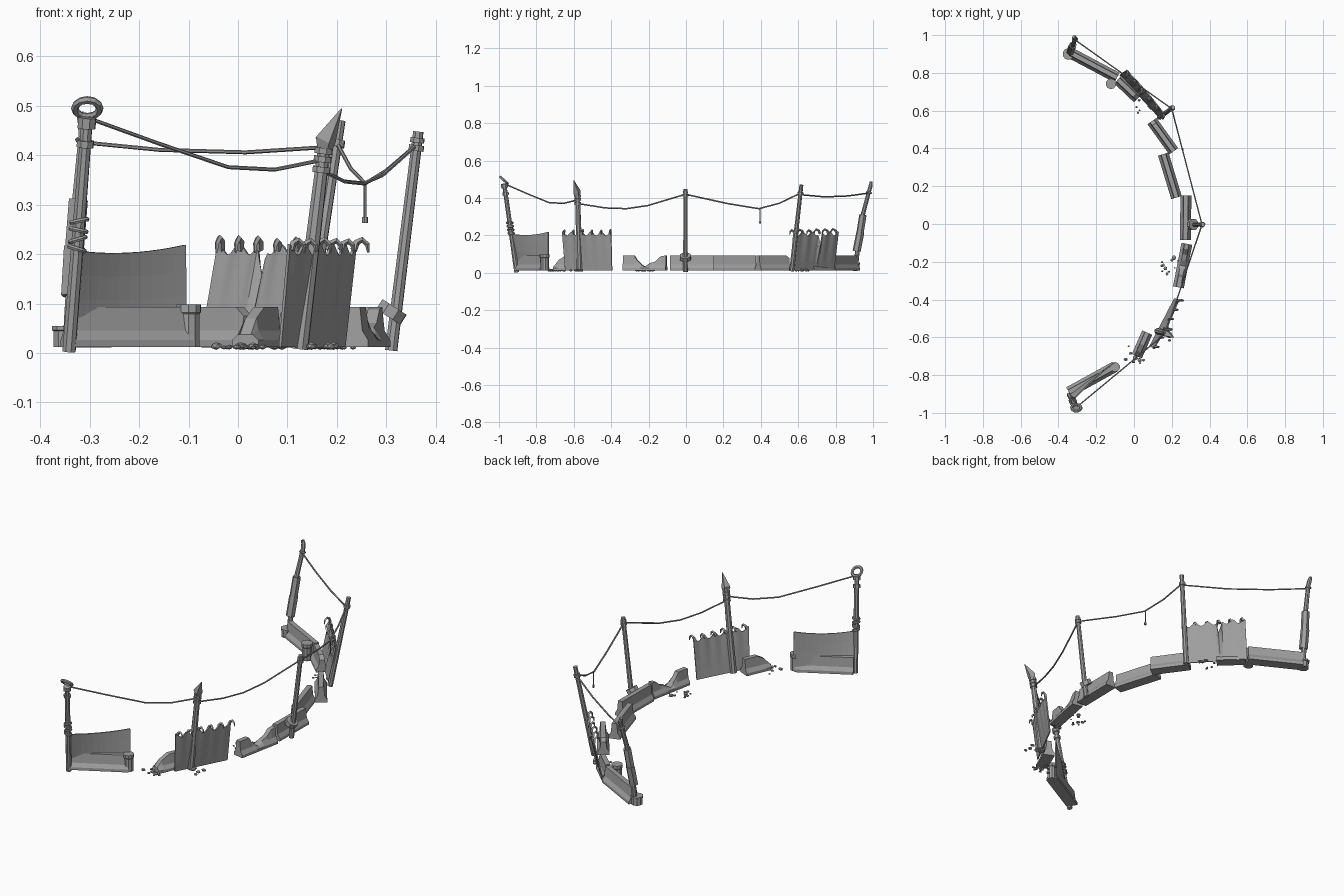
import bpy, bmesh, math, random
from mathutils import Vector

if "Cube" in bpy.data.objects:
    bpy.data.objects.remove(bpy.data.objects["Cube"])
random.seed(4)

# Single weathered grey
grey = bpy.data.materials.new("weathered_grey")
grey.use_nodes = True
grey.diffuse_color = (0.35, 0.35, 0.35, 1)
grey.node_tree.nodes["Principled BSDF"].inputs["Base Color"].default_value = grey.diffuse_color


def add_mesh(name, bm):
    bmesh.ops.recalc_face_normals(bm, faces=bm.faces)
    mesh = bpy.data.meshes.new(name)
    bm.to_mesh(mesh)
    bm.free()
    mesh.materials.append(grey)
    obj = bpy.data.objects.new(name, mesh)
    bpy.context.collection.objects.link(obj)
    return obj


def tube(name, pts, radii, sides=8):
    """Faceted tube through points, one radius per point."""
    pts = [Vector(p) for p in pts]
    if not isinstance(radii, (list, tuple)):
        radii = [radii] * len(pts)
    bm = bmesh.new()
    rings = []
    side = Vector((1, 0.3, 0)) if abs((pts[-1] - pts[0]).normalized().z) > 0.8 else Vector((0, 0, 1))
    for i, p in enumerate(pts):
        d = (pts[min(i + 1, len(pts) - 1)] - pts[max(i - 1, 0)]).normalized()
        u = (side - d * side.dot(d)).normalized()
        v = d.cross(u)
        ang = [2 * math.pi * k / sides for k in range(sides)]
        rings.append([bm.verts.new(p + (u * math.cos(a) + v * math.sin(a)) * radii[i]) for a in ang])
    for r, s in zip(rings, rings[1:]):
        for k in range(sides):
            j = (k + 1) % sides
            bm.faces.new((r[k], r[j], s[j], s[k]))
    bm.faces.new(rings[0])
    bm.faces.new(rings[-1])
    return add_mesh(name, bm)


def ring(name, centre, normal, major, minor):
    bpy.ops.mesh.primitive_torus_add(major_segments=12, minor_segments=6, major_radius=major,
                                     minor_radius=minor, location=centre,
                                     rotation=Vector(normal).to_track_quat('Z', 'Y').to_euler())
    obj = bpy.context.object
    obj.name = name
    obj.data.materials.append(grey)


def collar(name, base, top, t, length, radius):
    """Short sleeve around a straight post at fraction t."""
    a, b = Vector(base), Vector(top)
    d = (b - a).normalized()
    c = a.lerp(b, t)
    tube(name, [c - d * length / 2, c + d * length / 2], radius)


# Concrete road barriers: flared profile lofted along a line, broken by clamped heights
HALF = [(0.029, 0.012), (0.029, 0.026), (0.017, 0.045), (0.012, 0.093)]
PROFILE = HALF + [(-x, z) for x, z in reversed(HALF)]


def barrier(name, a, b, steps=((0, 1), (1, 1))):
    a, b = Vector((*a, 0)), Vector((*b, 0))
    n = Vector((0, 0, 1)).cross(b - a).normalized()
    bm = bmesh.new()
    rows = []
    for t, h in steps:
        p = a.lerp(b, t)
        rows.append([bm.verts.new(p + n * x + Vector((0, 0, min(z, h * 0.093)))) for x, z in PROFILE])
    for r, s in zip(rows, rows[1:]):
        for k in range(len(r)):
            j = (k + 1) % len(r)
            bm.faces.new((r[k], r[j], s[j], s[k]))
    bm.faces.new(rows[0])
    bm.faces.new(rows[-1])
    add_mesh(name, bm)


barrier("barrier_back_end", (-0.335, 0.905), (-0.09, 0.775))
barrier("barrier_back_short", (-0.085, 0.765), (0.02, 0.665), [(0, 1), (0.85, 1), (1, 0.8)])
barrier("barrier_back_mid", (0.095, 0.545), (0.21, 0.385), [(0, 0.85), (0.1, 1), (1, 1)])
barrier("barrier_middle_back", (0.155, 0.37), (0.225, 0.14))
barrier("barrier_middle", (0.275, 0.15), (0.272, -0.085))
barrier("barrier_broken", (0.28, -0.105), (0.235, -0.335),
        [(0, 1), (0.12, 0.95), (0.25, 0.65), (0.38, 0.55), (0.5, 0.35), (0.58, 0.5), (0.68, 0.75), (0.74, 1), (1, 1)])
barrier("barrier_wedge", (0.07, -0.575), (0.015, -0.70), [(0, 1), (0.5, 1), (0.8, 0.75), (1, 0.4)])
barrier("barrier_front_end", (-0.10, -0.755), (-0.345, -0.89), [(0, 1.03), (1, 1.03)])


# Sheet metal panels with torn upper edges
def panel(name, low_a, low_b, up_a, up_b, height, bulge, cols=40):
    corners = [Vector((*p, 0)) for p in (low_a, low_b, up_a, up_b)]
    n = Vector((0, 0, 1)).cross(corners[1] - corners[0]).normalized()
    bm = bmesh.new()
    grid = []
    for i in range(cols + 1):
        u = i / cols
        lo, hi = corners[0].lerp(corners[1], u), corners[2].lerp(corners[3], u)
        col = []
        for k in range(5):
            v = k / 4
            p = lo.lerp(hi, v) + n * bulge * math.sin(math.pi * u) * v
            p.z = 0.012 + v * (height(u) - 0.012)
            col.append(bm.verts.new(p))
        grid.append(col)
    for c, d in zip(grid, grid[1:]):
        for k in range(4):
            bm.faces.new((c[k], d[k], d[k + 1], c[k + 1]))
    obj = add_mesh(name, bm)
    mod = obj.modifiers.new("thickness", 'SOLIDIFY')
    mod.thickness = 0.006
    mod.offset = 0


def scallop(u):
    return 0.198 + 0.022 * abs(math.cos(math.pi * 5 * u)) ** 2


def torn(u):
    return min(scallop(u), 0.14 + abs(u - 0.42) * 1.6)


def hooks(name, a, b, outward):
    """Curled strips along a torn edge."""
    a, b, o = Vector((*a, 0.208)), Vector((*b, 0.208)), Vector((*outward, 0)).normalized()
    along = (b - a).normalized()
    for i in range(6):
        p = a.lerp(b, 0.03 + 0.188 * i)
        k = 0.8 + 0.4 * random.random()
        path = [(0, 0, 0), (0.004, 0.006, 0.016), (0.014, 0.012, 0.022), (0.024, 0.016, 0.012), (0.026, 0.017, -0.005)]
        tube(f"{name}_{i + 1}", [p + (o * x + along * y + Vector((0, 0, z))) * k for x, y, z in path],
             [0.008, 0.007, 0.006, 0.005, 0.002], 4)


panel("panel_front", (-0.34, -0.885), (-0.105, -0.735), (-0.325, -0.935), (-0.107, -0.735),
      lambda u: 0.207 + 0.012 * u - 0.04 * u * (1 - u), 0.006, 10)
panel("panel_right", (0.085, -0.645), (0.215, -0.395), (0.103, -0.662), (0.238, -0.40), scallop, -0.008)
panel("panel_back", (-0.075, 0.79), (0.14, 0.558), (-0.04, 0.815), (0.165, 0.575), torn, 0.006)
hooks("panel_right_strip", (0.103, -0.662), (0.238, -0.40), (1, -0.5))
hooks("panel_back_strip", (-0.04, 0.815), (0.165, 0.575), (-1, -0.9))

# Front post with a tilted ring on top
p1a, p1b = (-0.342, -0.905, 0.003), (-0.305, -0.972, 0.475)
tube("post_front", [p1a, p1b], [0.014, 0.012])
ring("post_front_ring", (-0.305, -0.973, 0.495), (0, 0.68, 0.73), 0.025, 0.008)
collar("post_front_cap", p1a, p1b, 0.98, 0.022, 0.019)
collar("post_front_collar", p1a, p1b, 0.89, 0.014, 0.018)
for i, (t, tilt) in enumerate([(0.44, 0.3), (0.48, -0.3), (0.52, 0.2), (0.56, -0.2)]):
    ring(f"post_front_wrap_{i + 1}", Vector(p1a).lerp(Vector(p1b), t), (tilt, 0, 1), 0.016, 0.005)

# Post with a spear head
p2a, p2b = (0.125, -0.568, 0.008), (0.176, -0.58, 0.43)
tube("post_spear", [p2a, p2b], [0.018, 0.013])
tube("spear_head", [(0.176, -0.58, 0.415), (0.178, -0.583, 0.432), (0.21, -0.6, 0.495)], [0.017, 0.022, 0.001], 4)
tube("spear_thorn", [(0.18, -0.58, 0.415), (0.158, -0.59, 0.436)], [0.009, 0.002], 4)
for i, t in enumerate((0.86, 0.91, 0.95)):
    collar(f"post_spear_collar_{i + 1}", p2a, p2b, t, 0.012, 0.019)

# Middle post with a loose collar near the foot
p3a, p3b = (0.31, -0.003, 0.005), (0.365, -0.003, 0.448)
tube("post_middle", [p3a, p3b], [0.013, 0.011])
collar("post_middle_collar_low", p3a, p3b, 0.925, 0.012, 0.016)
collar("post_middle_collar_high", p3a, p3b, 0.96, 0.01, 0.015)
tube("post_middle_foot_ring", [(0.304, -0.003, 0.073), (0.317, -0.003, 0.093)], 0.031, 8)

# Back post
p4a, p4b = (0.135, 0.565, 0.01), (0.207, 0.617, 0.47)
tube("post_back", [p4a, p4b], [0.014, 0.011])
collar("post_back_collar", p4a, p4b, 0.9, 0.014, 0.017)

# Bent end post with a thick sleeve
tube("post_end", [(-0.342, 0.905, 0.01), (-0.335, 0.92, 0.15), (-0.324, 0.945, 0.31), (-0.312, 0.98, 0.44),
                  (-0.314, 0.988, 0.468), (-0.32, 0.99, 0.486)], [0.013, 0.013, 0.012, 0.011, 0.011, 0.008])
tube("post_end_sleeve_low", [(-0.337, 0.912, 0.115), (-0.331, 0.932, 0.215)], 0.022, 6)
tube("post_end_sleeve_high", [(-0.331, 0.93, 0.21), (-0.323, 0.946, 0.31)], 0.02, 6)
ring("post_end_collar", (-0.313, 0.978, 0.43), (0.1, 0.25, 1), 0.012, 0.005)


# Sagging cables between posts
def cable(name, a, b, heights):
    a, b = Vector((*a, 0)), Vector((*b, 0))
    tube(name, [a.lerp(b, t) + Vector((0, 0, z)) for t, z in heights], 0.004, 6)


cable("cable_front", (-0.302, -0.968), (0.168, -0.578), [(0, 0.475), (0.3, 0.424), (0.6, 0.376), (0.8, 0.371), (1, 0.39)])
cable("cable_right", (0.168, -0.575), (0.36, -0.003), [(0, 0.37), (0.25, 0.347), (0.45, 0.343), (0.65, 0.36), (1, 0.42)])
cable("cable_middle", (0.36, -0.003), (0.2, 0.61), [(0, 0.42), (0.37, 0.37), (0.64, 0.343), (0.82, 0.372), (1, 0.425)])
cable("cable_back", (0.2, 0.61), (-0.312, 0.975), [(0, 0.418), (0.36, 0.406), (0.7, 0.411), (1, 0.426)])
tube("hanging_wire", [(0.257, 0.395, 0.345), (0.257, 0.395, 0.27)], 0.003, 6)
tube("hanging_weight", [(0.257, 0.395, 0.275), (0.257, 0.395, 0.263)], 0.006, 6)


# Barrels
def barrel(name, x, y, top, radius):
    zs = [0.012, top * 0.8, top * 0.84, top]
    tube(name, [(x, y, z) for z in zs], [radius * 0.88, radius * 0.88, radius, radius], 10)


barrel("barrel_front", -0.1, -0.757, 0.098, 0.026)
barrel("barrel_back", -0.122, 0.742, 0.098, 0.028)
barrel("barrel_end", -0.347, 0.9, 0.055, 0.031)

# Rubble piles
for pile, (x, y, spread, count) in enumerate([(0.0, -0.69, 0.05, 14), (0.19, -0.22, 0.045, 12),
                                              (0.05, 0.625, 0.04, 8), (0.16, -0.59, 0.035, 5)]):
    bm = bmesh.new()
    for i in range(count):
        r = random.uniform(0.005, 0.013)
        made = bmesh.ops.create_icosphere(bm, subdivisions=1, radius=r)["verts"]
        bmesh.ops.scale(bm, vec=(1, random.uniform(0.7, 1.2), 0.65), verts=made)
        bmesh.ops.translate(bm, verts=made, vec=(x + random.uniform(-spread, spread),
                                                 y + random.uniform(-spread, spread), 0.008 + r * 0.5))
    add_mesh(f"rubble_{pile + 1}", bm)
